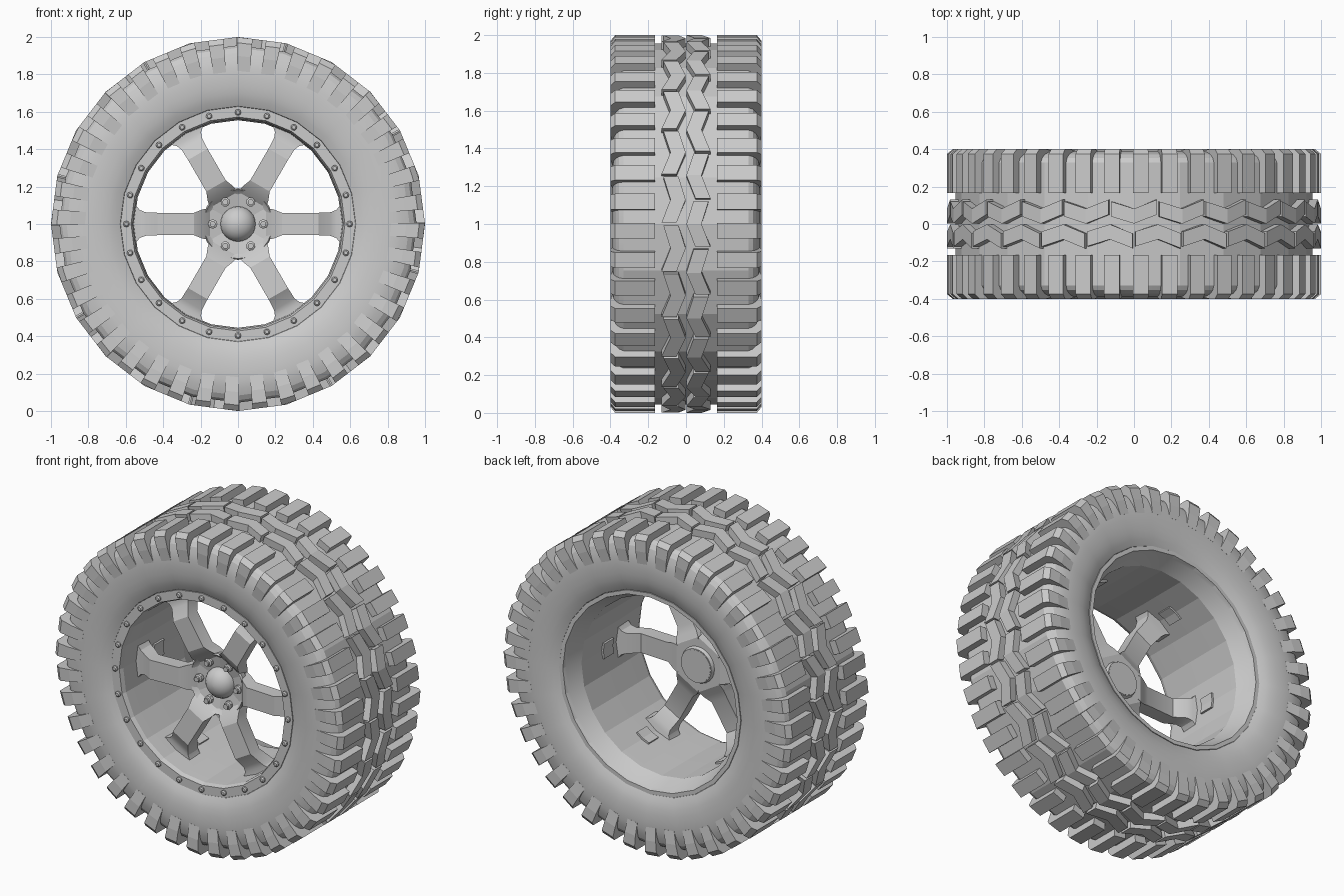
import bpy
import bmesh
import math
from mathutils import Vector

SEGMENTS = 24
STEP = 360 / SEGMENTS
CENTRE = Vector((0, 0, 1))

cube = bpy.data.objects.get("Cube")
if cube:
    bpy.data.objects.remove(cube, do_unlink=True)


def polar(deg, r, y, side=0.0):
    """Point on the wheel: radius r along an angle, shifted sideways and along the axle."""
    a = math.radians(deg)
    radial = Vector((math.cos(a), 0, math.sin(a)))
    tangent = Vector((-math.sin(a), 0, math.cos(a)))
    return CENTRE + radial * r + tangent * side + Vector((0, y, 0))


def faceted(deg, r, y):
    """Point on the wheel that follows the flat facets of the carcass."""
    half = STEP / 2
    off = deg % STEP - half
    return polar(deg, r * math.cos(math.radians(half)) / math.cos(math.radians(off)), y)


def loft(bm, sections, loop=False):
    """Join matching cross-sections with quads and cap the ends unless looped."""
    rings = [[bm.verts.new(p) for p in s] for s in sections]
    pairs = list(zip(rings, rings[1:]))
    if loop:
        pairs.append((rings[-1], rings[0]))
    else:
        bm.faces.new(rings[0])
        bm.faces.new(rings[-1])
    n = len(rings[0])
    for a, b in pairs:
        for i in range(n):
            j = (i + 1) % n
            bm.faces.new((a[i], a[j], b[j], b[i]))


def finish(name, bm, smooth=None):
    bmesh.ops.recalc_face_normals(bm, faces=bm.faces)
    mesh = bpy.data.meshes.new(name)
    bm.to_mesh(mesh)
    bm.free()
    obj = bpy.data.objects.new(name, mesh)
    bpy.context.collection.objects.link(obj)
    if smooth:
        bpy.ops.object.select_all(action='DESELECT')
        obj.select_set(True)
        bpy.context.view_layer.objects.active = obj
        bpy.ops.object.shade_smooth_by_angle(angle=math.radians(smooth))


def lathe(name, profile, smooth):
    """Spin a closed (radius, y) profile around the axle."""
    bm = bmesh.new()
    loft(bm, [[polar(i * STEP, r, y) for r, y in profile] for i in range(SEGMENTS)], loop=True)
    finish(name, bm, smooth)


def studs(name, count, radius, sections, sides):
    """Circle of small round studs; sections are (size, y) pairs."""
    bm = bmesh.new()
    turns = [2 * math.pi * i / sides for i in range(sides)]
    for k in range(count):
        deg = k * 360 / count
        loft(bm, [[polar(deg, radius + size * math.cos(t), y, size * math.sin(t)) for t in turns]
                  for size, y in sections])
    finish(name, bm, 30)


# Tyre carcass with full, square shoulders
wall = [(0.955, 0.33), (0.942, 0.354), (0.917, 0.371), (0.88, 0.383), (0.84, 0.389),
        (0.79, 0.39), (0.74, 0.387), (0.7, 0.38), (0.665, 0.37), (0.63, 0.353), (0.61, 0.3)]
lathe("tyre", [(r, -y) for r, y in reversed(wall)] + wall, 14)

# Shoulder lugs wrapping onto both sidewalls and fading into them
lug = [(0.165, 0.92), (0.165, 1.0), (0.375, 1.0), (0.4, 0.97),
       (0.4, 0.9), (0.39, 0.82), (0.35, 0.82), (0.28, 0.92)]
for name, sign in (("front_shoulder_lugs", -1), ("back_shoulder_lugs", 1)):
    bm = bmesh.new()
    for k in range(40):
        mid = 6.9 + 9 * k
        loft(bm, [[faceted(mid + d, r, sign * y) for y, r in lug] for d in (-2.4, 2.4)])
    finish(name, bm)

# Zigzag tread ribs, made of bent blocks
rib = ((-0.04, 0.92), (-0.04, 1.0), (0.04, 1.0), (0.04, 0.92))
for name, sign, phase in (("front_tread_rib", -1, STEP / 2), ("back_tread_rib", 1, 0)):
    bm = bmesh.new()
    for k in range(SEGMENTS):
        mid = phase + STEP * k
        loft(bm, [[faceted(mid + offset, r, sign * (y + d)) for d, r in rib]
                  for offset, y in ((-7.1, 0.09), (0, 0.042), (7.1, 0.08))])
    finish(name, bm)

# Rim barrel with flat front clamp ring and back lip
lathe("rim", [(0.628, -0.3), (0.628, -0.356), (0.572, -0.356), (0.562, -0.33),
              (0.555, -0.12), (0.555, 0.24), (0.595, 0.33), (0.603, 0.356), (0.628, 0.356),
              (0.628, 0.3), (0.59, 0.22), (0.59, -0.22)], 14)
studs("clamp_ring_bolts", 24, 0.597, ((0.017, -0.35), (0.017, -0.365), (0.01, -0.371)), 8)

# Six bent spokes, flared where they meet the rim
bm = bmesh.new()
stations = ((0.08, -0.17, -0.12, 0.05), (0.15, -0.185, -0.12, 0.085), (0.19, -0.225, -0.14, 0.078),
            (0.235, -0.25, -0.16, 0.06), (0.43, -0.26, -0.17, 0.06), (0.495, -0.22, -0.12, 0.063),
            (0.525, -0.21, -0.11, 0.075), (0.545, -0.21, -0.105, 0.098),
            (0.565, -0.21, -0.1, 0.14))
for k in range(6):
    loft(bm, [[polar(60 * k, r, front, -w), polar(60 * k, r, front, w),
               polar(60 * k, r, back, w), polar(60 * k, r, back, -w)]
              for r, front, back, w in stations])
finish("spokes", bm, 25)

# Small pads on the barrel behind each spoke, folded along its facets
bm = bmesh.new()
for k in range(6):
    loft(bm, [[faceted(60 * k + d, r, y) for r, y in
               ((0.543, -0.055), (0.543, 0.04), (0.57, 0.04), (0.57, -0.055))]
              for d in (-5, 0, 5)])
finish("barrel_pads", bm)

# Dished hub with a closed back and a domed cap
lathe("hub", [(0.02, -0.17), (0.13, -0.17), (0.165, -0.185), (0.185, -0.21), (0.192, -0.2),
              (0.185, -0.16), (0.15, -0.135), (0.115, -0.125), (0.105, -0.1), (0.02, -0.1)], 30)
bm = bmesh.new()
loft(bm, [[polar(i * STEP, 0.1, y) for i in range(SEGMENTS)] for y in (-0.14, -0.098)])
finish("hub_back_cap", bm, 30)
bm = bmesh.new()
dome = [(0.095 * math.cos(math.radians(t)), -0.165 - 0.08 * math.sin(math.radians(t)))
        for t in (0, 15, 30, 45, 60, 75, 87)]
loft(bm, [[polar(i * STEP, r, y) for i in range(SEGMENTS)] for r, y in dome])
finish("hub_dome", bm, 40)

# Wheel nuts
studs("wheel_nuts", 6, 0.135, ((0.025, -0.16), (0.025, -0.2), (0.016, -0.205), (0.016, -0.22)), 8)
